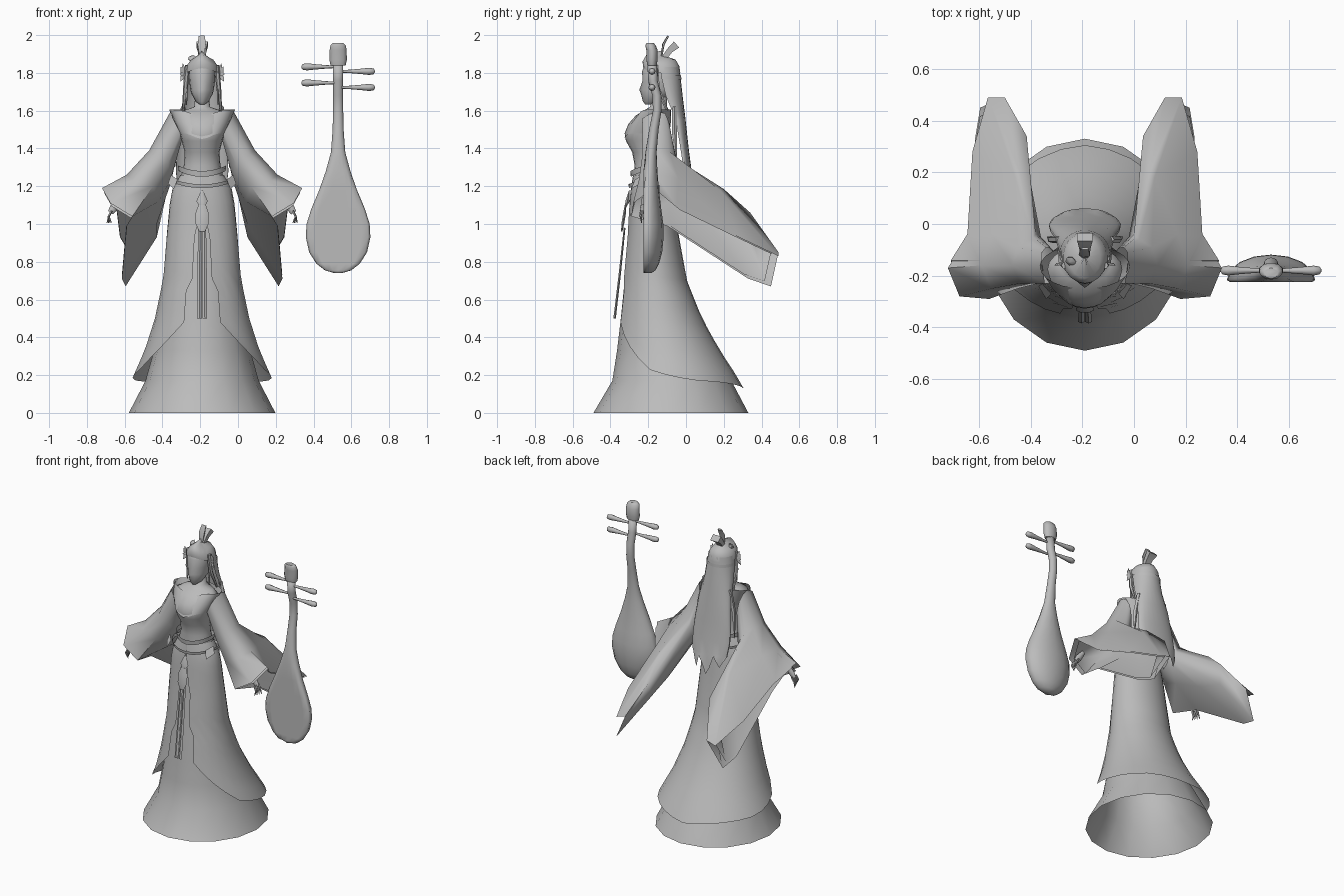
import bpy, bmesh, math
from mathutils import Vector

CX = -0.19                                   # centre line of the figure
grey = bpy.data.materials.new("stone grey")
grey.diffuse_color = (0.5, 0.5, 0.5, 1)


def grid(name, rows, closed=True, cap=False, angle=50):
    """Skin rows of points into a smooth sheet or tube."""
    bm = bmesh.new()
    vs = [[bm.verts.new(p) for p in r] for r in rows]
    n = len(rows[0])
    for a, b in zip(vs, vs[1:]):
        for i in range(n if closed else n - 1):
            j = (i + 1) % n
            bm.faces.new((a[i], a[j], b[j], b[i]))
    if cap:
        bm.faces.new(vs[0])
        bm.faces.new(vs[-1])
    bmesh.ops.remove_doubles(bm, verts=bm.verts, dist=0.0005)
    bmesh.ops.recalc_face_normals(bm, faces=bm.faces)
    me = bpy.data.meshes.new(name)
    bm.to_mesh(me)
    bm.free()
    ob = bpy.data.objects.new(name, me)
    bpy.context.collection.objects.link(ob)
    me.materials.append(grey)
    bpy.ops.object.select_all(action='DESELECT')
    ob.select_set(True)
    bpy.context.view_layer.objects.active = ob
    bpy.ops.object.shade_smooth_by_angle(angle=math.radians(angle))
    return ob


def point(ring, deg, cx=CX, dz=0):
    """Point on an elliptic ring (z, half width, front y, back y); 0 degrees is front."""
    z, rx, yf, yb = ring
    t = math.radians(deg)
    return (cx + rx * math.sin(t), (yf + yb) / 2 - (yb - yf) / 2 * math.cos(t), z + dz)


def loft(name, rings, n=20, cx=CX, a0=0, a1=360, cap=False, lift=lambda d: 0, angle=50):
    full = a1 - a0 == 360
    angs = [a0 + (a1 - a0) * i / (n if full else n - 1) for i in range(n)]
    return grid(name, [[point(r, d, cx, lift(d)) for d in angs] for r in rings], full, cap, angle)


def lerp(table, x):
    """Piecewise linear lookup; the first column is ascending."""
    for a, b in zip(table, table[1:]):
        if x <= b[0]:
            f = max(0, (x - a[0]) / (b[0] - a[0]))
            return [p + (q - p) * f for p, q in zip(a, b)]
    return list(table[-1])


def tube(name, pts, radii, n=8, flat=1.0):
    """Round tube through points."""
    rows = []
    pts = [Vector(p) for p in pts]
    for i, (p, r) in enumerate(zip(pts, radii)):
        d = (pts[min(i + 1, len(pts) - 1)] - pts[max(i - 1, 0)]).normalized()
        u = d.cross(Vector((0, 1, 0.01))).normalized()
        w = d.cross(u)
        rows.append([p + u * r * math.cos(k * math.tau / n) + w * r * flat * math.sin(k * math.tau / n)
                     for k in range(n)])
    return grid(name, rows, True, True)


# Underskirt
loft("underskirt", [(0, .388, -.49, .33), (.17, .30, -.39, .24), (.33, .255, -.365, .14),
                    (.5, .215, -.345, .05), (.8, .175, -.315, -.03), (1.15, .14, -.28, -.08)], 16)

# Overskirt: open at the front, hem falling towards the back
skirt = [(.13, .39, -.43, .305), (.17, .378, -.42, .285), (.33, .305, -.385, .18), (.5, .25, -.36, .085),
         (.7, .208, -.335, .005), (.95, .187, -.31, -.04), (1.17, .165, -.295, -.07), (1.26, .115, -.28, -.09)]
hem = [(20, .49), (50, .33), (72, .22), (105, .174), (140, .16), (180, .13)]
gap = [(.49, .095), (.69, .08), (.70, .052), (.93, .04), (1.0, .025), (1.15, .004), (1.26, .001)]
rows = []
for i in range(15):
    row = []
    for k in range(25):
        f = abs(k - 12) / 12                 # 0 at the back, 1 at the opening
        z = 1.26
        for _ in range(4):                   # settle height and opening angle together
            ring = lerp(skirt, z)
            g = math.degrees(math.asin(min(1, lerp(gap, z)[1] / ring[1])))
            d = 180 - (180 - g) * f
            z = 1.26 + (lerp(hem, d)[1] - 1.26) * i / 14
        row.append(point(lerp(skirt, z), d if k < 12 else 360 - d))
    rows.append(row)
grid("overskirt", rows, closed=False)

# Torso, neck and off-shoulder collar
loft("torso", [(1.18, .13, -.285, -.08), (1.31, .097, -.272, -.1), (1.38, .092, -.285, -.1),
               (1.44, .108, -.318, -.095), (1.48, .118, -.325, -.09), (1.53, .135, -.305, -.085),
               (1.575, .145, -.265, -.085), (1.60, .10, -.225, -.09), (1.62, .042, -.19, -.1),
               (1.70, .034, -.18, -.1)], 20, angle=80)
loft("collar", [(1.48, .119, -.327, -.088), (1.54, .146, -.306, -.08), (1.605, .174, -.25, -.08)], 24,
     lift=lambda d: -.03 * max(0, math.cos(math.radians(d))) ** 8, angle=80)

# Sash bands dipping at the front, with hip tabs
dip = lambda d: .03 * math.sin(math.radians(d)) ** 2
loft("waist_sash", [(1.25, .124, -.292, -.085), (1.28, .128, -.295, -.08)], 20, lift=dip)
loft("hip_sash", [(1.19, .158, -.302, -.065), (1.21, .163, -.305, -.06)], 20, lift=dip)

# Front pendant: knot, jade plate and two hanging ribbons
tube("knot", [(CX, -.30, 1.18), (CX, -.31, 1.12), (CX, -.32, 1.09)], [.005, .03, .012], 6, .4)
tube("jade_plate", [(CX, -.32, 1.10), (CX, -.325, 1.06), (CX, -.335, 1.0), (CX, -.34, .96)],
     [.02, .034, .034, .015], 6, .25)
for s in (-1, 1):
    tube("ribbon", [(CX + s * .012, -.325, .98), (CX + s * .013, -.35, .74), (CX + s * .014, -.378, .5)],
         [.009, .012, .013], 4, .5)

# Sleeves: shoulder, elbow, drape and wide opening rings (offset from centre, y, z)
sleeve = [
    [(.165, -.16, 1.60), (.165, -.11, 1.585), (.15, -.09, 1.54), (.145, -.09, 1.52), (.14, -.09, 1.50),
     (.125, -.1, 1.46), (.115, -.12, 1.45), (.105, -.17, 1.45), (.115, -.23, 1.48), (.155, -.23, 1.56)],
    [(.28, -.16, 1.39), (.26, -.09, 1.385), (.21, -.06, 1.35), (.20, -.05, 1.33), (.19, -.04, 1.3),
     (.17, -.05, 1.24), (.165, -.07, 1.22), (.165, -.14, 1.24), (.18, -.23, 1.32), (.25, -.23, 1.37)],
    [(.40, -.16, 1.26), (.36, -.04, 1.24), (.27, .18, 1.18), (.25, .2, 1.185), (.225, .34, 1.06),
     (.24, .32, .93), (.24, .12, 1.0), (.23, -.1, 1.12), (.26, -.25, 1.2), (.36, -.25, 1.23)],
    [(.53, -.17, 1.19), (.455, -.05, 1.09), (.435, .28, .93), (.375, .49, .83), (.31, .49, .85),
     (.405, .45, .67), (.425, .33, .71), (.40, -.1, .99), (.37, -.29, 1.04), (.485, -.28, 1.11)]]
for s, side in ((-1, "right"), (1, "left")):
    P = lambda x, y, z: (CX + s * x, y, z)
    grid(side + "_sleeve", [[P(*p) for p in r] for r in sleeve], angle=70)
    # Inner sleeve lining, drawn in towards the middle of each ring
    lining = []
    for r in sleeve[1:]:
        c = sum((Vector(p) for p in r), Vector()) / len(r)
        lining.append([P(*c.lerp(Vector(p), .9)) for p in r])
    grid(side + "_sleeve_lining", lining, angle=70)
    # Hand and fingers
    tube(side + "_hand", [P(.43, -.205, 1.14), P(.465, -.21, 1.09), P(.485, -.21, 1.06)], [.014, .022, .016], 8, .6)
    for k in range(4):
        tube(side + "_finger", [P(.48, -.235 + .015 * k, 1.07), P(.495, -.24 + .015 * k, 1.04),
                                P(.48 + .008 * k, -.235 + .015 * k, 1.005)], [.007, .006, .002], 5)
    # Hip tab on the sash
    grid(side + "_sash_tab", [[P(.13, -.27, 1.235), P(.165, -.23, 1.26)], [P(.15, -.29, 1.185), P(.18, -.24, 1.215)]],
         closed=False)
    # Side locks, hair leaves and earrings
    tube(side + "_lock", [P(.078, -.16, 1.84), P(.088, -.15, 1.72), P(.10, -.1, 1.6)], [.013, .013, .006], 6)
    tube(side + "_back_lock", [P(.1, -.06, 1.62), P(.13, -.06, 1.48), P(.145, -.05, 1.30)], [.014, .014, .002], 5)
    for k in range(4):
        a = math.radians(-35 + 40 * k)
        tube(side + "_leaf", [P(.085, -.15, 1.79), P(.097 + .01 * math.cos(a), -.155, 1.79 + .025 * math.sin(a)),
                              P(.10 + .018 * math.cos(a), -.16, 1.79 + .06 * math.sin(a))], [.003, .012, .001], 4, .4)
    tube(side + "_earring", [P(.08, -.155, 1.74), P(.083, -.16, 1.68), P(.083, -.16, 1.63)], [.003, .006, .003], 5)

# Head, with the middle of the face drawn out into a nose
head = loft("head", [(1.632, .012, -.215, -.17), (1.648, .034, -.228, -.13), (1.69, .057, -.235, -.08),
                     (1.71, .062, -.235, -.07), (1.755, .068, -.231, -.06), (1.81, .072, -.232, -.05),
                     (1.86, .055, -.21, -.06), (1.885, .002, -.13, -.12)], 16, angle=90)
for v in head.data.vertices:
    if abs(v.co.x - CX) < .003 and v.co.y < -.2 and 1.68 < v.co.z < 1.72:
        v.co.y -= .012 if v.co.z > 1.7 else .004

# Hair: cap over the crown, then long fall down the back with a jagged end
loft("hair_cap", [(1.80, .09, -.226, -.03), (1.835, .085, -.23, -.035), (1.87, .06, -.21, -.055),
                  (1.893, .002, -.13, -.125)], 18, lift=lambda d: .025 * max(0, math.cos(math.radians(d))) ** 3,
     angle=80)
fall = [(1.83, .085, -.21, -.035), (1.77, .093, -.2, -.028), (1.68, .10, -.17, -.018), (1.55, .118, -.09, -.002),
        (1.4, .135, -.06, .014), (1.28, .14, -.04, .03), (1.19, .13, -.02, .045)]
angs = [80 + 200 * i / 12 for i in range(13)]
rows = [[point(r, d) for d in angs] for r in fall]
rows.append([point((1.15, .10, .0, .06), d, CX, (.02, .04, -.03, -.06, .02, -.02, -.09, -.04, .04, .0, -.03, .03, .02)[i])
             for i, d in enumerate(angs)])
grid("long_hair", rows, closed=False)
loft("headband", [(1.765, .096, -.2, -.024), (1.785, .095, -.2, -.025)], 16, a0=80, a1=280)

# Crown ornament: flared block, pin and flower on the hair
grid("crown", [[(CX + sx * w, y + sy * t, z - sy * t) for sx, sy in ((-1, -1), (1, -1), (1, 1), (-1, 1))]
               for w, t, y, z in ((.018, .01, -.115, 1.88), (.022, .011, -.085, 1.92), (.03, .015, -.05, 1.95))],
     cap=True, angle=30)
tube("crown_pin", [(CX, -.13, 1.88), (CX, -.12, 1.95), (CX, -.095, 1.995)], [.012, .024, .018], 5, .3)
tube("hair_flower", [(CX - .05, -.13, 1.86), (CX - .055, -.145, 1.88), (CX - .06, -.15, 1.885)], [.006, .022, .004], 6)

# Lute: flat-fronted pear body flowing into a bent neck
LX = .53
body = []
for z, w in ((.74, .02), (.755, .07), (.79, .115), (.85, .153), (.93, .171), (1.0, .167), (1.08, .142),
             (1.18, .10), (1.28, .065), (1.38, .038)):
    yc = -.212 + .02 * max(0, (z - 1.1) / .28)
    body.append((z, w, yc - .6 * w, yc + .02 + .43 * w))
neck = [(1.5, .029, -.195, -.145), (1.6, .027, -.175, -.13), (1.68, .027, -.178, -.13),
        (1.76, .027, -.2, -.15), (1.85, .027, -.205, -.155)]
lute = loft("lute_body", body + neck, 16, LX, cap=True, angle=100)
for v in lute.data.vertices:
    v.co.y = max(v.co.y, -.225)
loft("lute_head", [(1.84, .042, -.205, -.155), (1.87, .049, -.21, -.15), (1.92, .047, -.21, -.15),
                   (1.945, .043, -.215, -.16), (1.957, .03, -.21, -.17)], 10, LX, cap=True)
for z in (1.82, 1.735):
    for s in (-1, 1):
        tube("tuning_peg", [(LX + s * r, -.18, z - s * .012)
                            for r in (.02, .06, .12, .165, .188, .195)],
             [.007, .009, .014, .019, .015, .004], 8)
